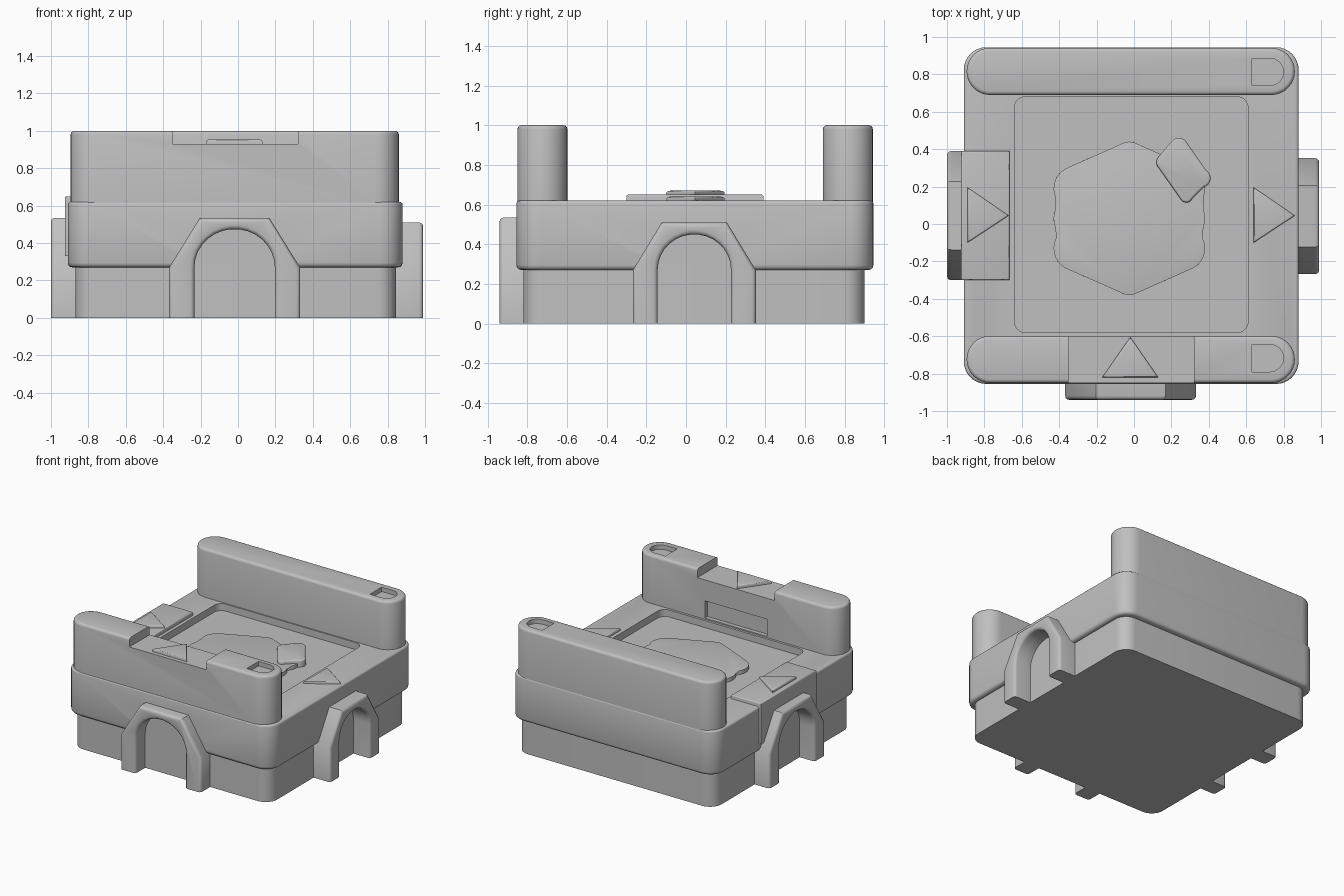
import bpy, bmesh
from math import radians, sin, cos
from mathutils import Matrix

cube = bpy.data.objects.get("Cube")
if cube:
    bpy.data.objects.remove(cube)

grey = bpy.data.materials.new("plain grey")
grey.use_nodes = True
grey.diffuse_color = (0.53, 0.53, 0.53, 1)
grey.node_tree.nodes["Principled BSDF"].inputs["Base Color"].default_value = (0.53, 0.53, 0.53, 1)


def arcs(*parts, steps=8):
    """Outline through arcs given as centre x, centre y, radius, start and end degrees."""
    pts = []
    for cx, cy, r, a, b in parts:
        for i in range(steps + 1):
            t = radians(a + (b - a) * i / steps)
            pts.append((cx + r * cos(t), cy + r * sin(t)))
    return pts


def rounded(x0, x1, y0, y1, r):
    return arcs((x1 - r, y1 - r, r, 0, 90), (x0 + r, y1 - r, r, 90, 180),
                (x0 + r, y0 + r, r, 180, 270), (x1 - r, y0 + r, r, 270, 360))


def rect(x0, x1, y0, y1):
    return [(x0, y0), (x1, y0), (x1, y1), (x0, y1)]


def prism(name, outline, z0, z1, top=0.0, bottom=0.0, matrix=None, open_base=False):
    """Extrude an outline and round the edges of its end caps."""
    bm = bmesh.new()
    face = bm.faces.new([bm.verts.new((x, y, z0)) for x, y in outline])
    ext = bmesh.ops.extrude_face_region(bm, geom=[face])["geom"]
    for v in ext:
        if isinstance(v, bmesh.types.BMVert):
            v.co.z = z1
    bmesh.ops.remove_doubles(bm, verts=bm.verts, dist=0.0005)
    for level, width in ((z1, top), (z0, bottom)):
        if width:
            edges = [e for e in bm.edges
                     if all(abs(v.co.z - level) < 1e-5 for v in e.verts)
                     and not (open_base and all(abs(v.co.y) < 1e-5 for v in e.verts))]
            bmesh.ops.bevel(bm, geom=edges, offset=width, segments=3, profile=0.5,
                            affect='EDGES', clamp_overlap=True)
    bmesh.ops.recalc_face_normals(bm, faces=bm.faces)
    if matrix:
        bm.transform(matrix)
    mesh = bpy.data.meshes.new(name)
    bm.to_mesh(mesh)
    bm.free()
    mesh.materials.append(grey)
    obj = bpy.data.objects.new(name, mesh)
    bpy.context.collection.objects.link(obj)
    return obj


def cut(target, *cutters):
    """Subtract the cutters from the target."""
    bpy.context.view_layer.objects.active = target
    for c in cutters:
        mod = target.modifiers.new("cut", 'BOOLEAN')
        mod.object = c
        mod.solver = 'EXACT'
        bpy.ops.object.modifier_apply(modifier=mod.name)


helpers = []


def cutter(*args, **kw):
    c = prism("cutter", *args, **kw)
    c.hide_render = True
    helpers.append(c)
    return c


# Body
base = prism("base", rounded(-0.87, 0.845, -0.82, 0.90, 0.1), 0, 0.3)
band = prism("band", rounded(-0.91, 0.88, -0.855, 0.945, 0.12), 0.27, 0.62, 0.015, 0.025)
side_plate = prism("side_plate", rect(-0.925, -0.665, -0.30, 0.39), 0.33, 0.65, 0.01)

# Recessed tray with a scalloped emblem and a small leaf
cut(band, cutter(rounded(-0.64, 0.61, -0.58, 0.68, 0.06), 0.565, 0.8))
cx, cy, sx, sp = -0.025, 0.03, 0.285, 0.16
right = [(cx + sx, cy - sp, 0.12, -63, 42), (cx + sx, cy, 0.12, -42, 42),
         (cx + sx, cy + sp, 0.12, -42, 63)]
left = [(cx - sx, y, r, a + 180, b + 180)
        for (x, y, r, a, b) in [(0, cy + sp, 0.12, -63, 42), (0, cy, 0.12, -42, 42),
                                (0, cy - sp, 0.12, -42, 63)]]
tip = (cx, cy + 0.33, 0.08, 63, 117)
toe = (cx, cy - 0.33, 0.08, 243, 297)
prism("emblem", arcs(*right, tip, *left, toe), 0.55, 0.595, 0.015)
prism("emblem_leaf", arcs((0.28, 0.15, 0.035, 215, 340), (0.36, 0.245, 0.05, -75, 60),
                          (0.24, 0.41, 0.05, 30, 140), (0.165, 0.33, 0.045, 130, 225)),
      0.56, 0.62, 0.012)

# Arched doorways on three sides: turn, centre, half widths, heights, inner and outer depth
for name, turn, c, half, inner, height, apex, d0, d1 in (
        ("front_arch", 0, -0.018, 0.35, 0.215, 0.535, 0.475, 0.82, 0.94),
        ("left_arch", 90, 0.042, 0.31, 0.185, 0.51, 0.45, 0.845, 0.99),
        ("right_arch", -90, -0.045, 0.345, 0.215, 0.535, 0.475, 0.87, 1.0)):
    m = (Matrix.Rotation(radians(turn), 4, 'Z') @ Matrix.Rotation(radians(90), 4, 'X')
         @ Matrix.Translation((c, 0, 0)))
    spring = 0.27
    curve = [(inner * cos(radians(a)), spring + (apex - spring) * sin(radians(a)))
             for a in range(0, 181, 12)]
    shoulder = half * 0.53
    outer = [(-half, 0), (-half, spring), (-shoulder, height),
             (shoulder, height), (half, spring), (half, 0)]
    prism(name, outer + [(inner, 0)] + curve + [(-inner, 0)], d0 - 0.01, d1,
          0.022, matrix=m, open_base=True)
    opening = cutter([(inner, -0.1)] + curve + [(-inner, -0.1)], d0, d1 + 0.1, matrix=m)
    cut(band, opening)
    if turn == -90:
        cut(side_plate, opening)

# Two long walls with rounded ends, each with a half-round pocket
front_wall = prism("front_wall", rounded(-0.895, 0.86, -0.85, -0.598, 0.126), 0.61, 1.0, 0.02)
back_wall = prism("back_wall", rounded(-0.895, 0.86, 0.69, 0.942, 0.126), 0.61, 1.0, 0.02)
for wall, y in ((front_wall, -0.717), (back_wall, 0.813)):
    pocket = [(0.63, y + 0.073), (0.63, y - 0.073)] + arcs((0.727, y, 0.073, -90, 90))
    cut(wall, cutter(pocket, 0.965, 1.1))

# Notch and inner slot of the front wall
cut(front_wall, cutter(rect(-0.35, 0.32, -1.0, -0.5), 0.93, 1.1),
    cutter(rect(-0.285, 0.255, -0.63, -0.5), 0.63, 0.765))

# Raised direction arrows
prism("front_arrow", [(-0.17, -0.82), (0.13, -0.82), (-0.02, -0.605)], 0.92, 0.955, 0.012)
prism("right_arrow", [(-0.89, 0.195), (-0.89, -0.10), (-0.67, 0.045)], 0.64, 0.67, 0.012)
prism("left_arrow", [(0.64, 0.195), (0.64, -0.10), (0.86, 0.045)], 0.61, 0.64, 0.012)

# Finish: drop the cutters and smooth the rounded parts
for h in helpers:
    bpy.data.objects.remove(h)
bpy.ops.object.select_all(action='DESELECT')
for o in bpy.context.collection.objects:
    if o.type == 'MESH':
        o.select_set(True)
        bpy.context.view_layer.objects.active = o
bpy.ops.object.shade_smooth_by_angle(angle=radians(32))
